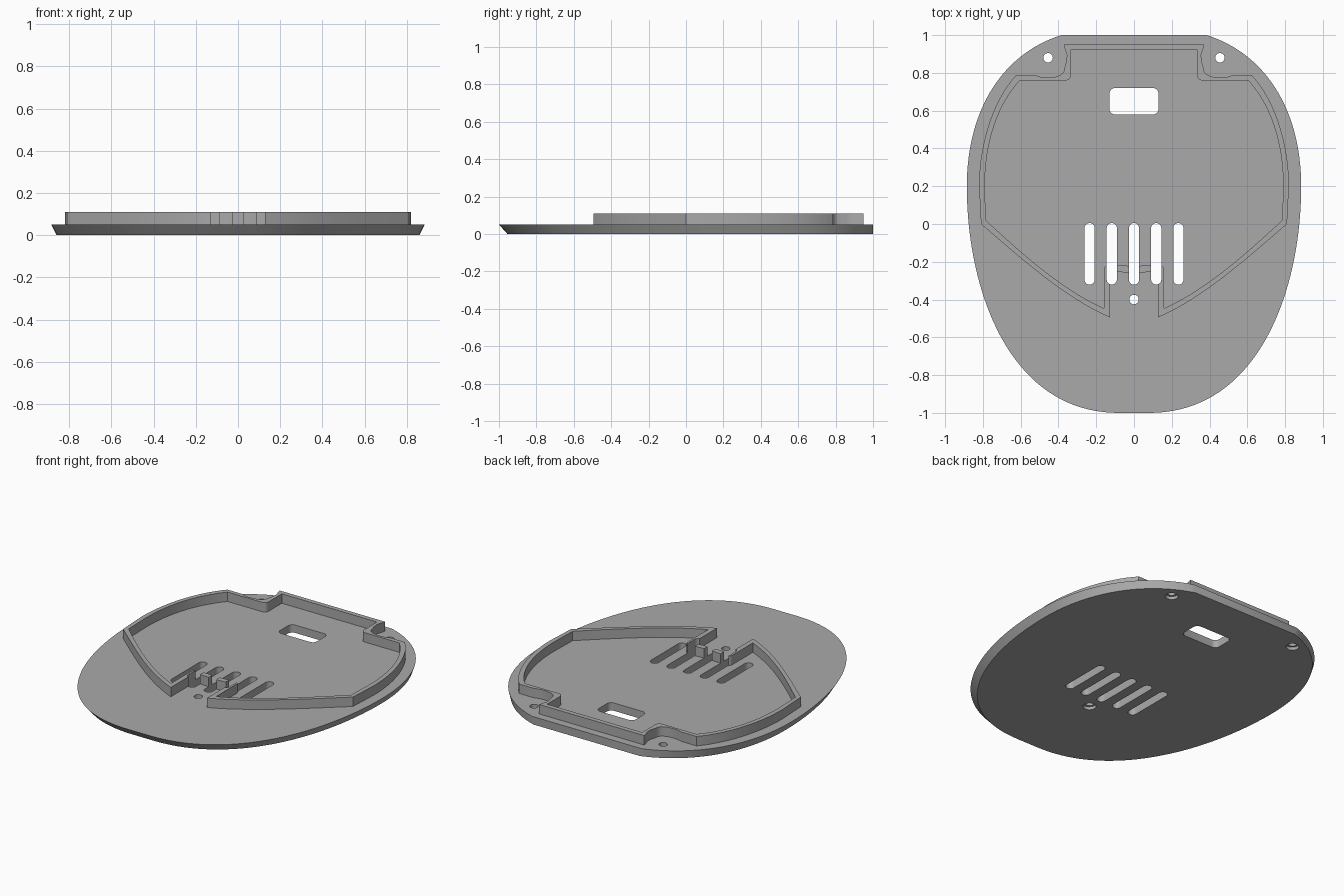
import bpy
import bmesh
import math
from mathutils import Vector
from mathutils.geometry import interpolate_bezier

cube = bpy.data.objects.get("Cube")
if cube:
    bpy.data.objects.remove(cube, do_unlink=True)

grey = bpy.data.materials.new("matt_grey")
grey.use_nodes = True
grey.diffuse_color = (0.4, 0.4, 0.4, 1)
grey.node_tree.nodes["Principled BSDF"].inputs["Base Color"].default_value = (0.4, 0.4, 0.4, 1)

PLATE_TOP, RIM_TOP = 0.05, 0.11


def curve(a, b, c, d, steps=16):
    """Points along a cubic curve."""
    pts = interpolate_bezier(*[Vector((*p, 0)) for p in (a, b, c, d)], steps)
    return [(p.x, p.y) for p in pts]


def mirrored(half):
    """Close a +x half outline by reflecting it."""
    return half + [(-x, y) for x, y in reversed(half) if x > 1e-5]


def rounded(cx, cy, hx, hy, r, steps=8):
    """Rounded rectangle, or slot or circle when r equals the half size."""
    pts = []
    for quarter, (sx, sy) in enumerate([(1, 1), (-1, 1), (-1, -1), (1, -1)]):
        for i in range(steps + 1):
            a = (quarter + i / steps) * math.pi / 2
            pts.append((cx + sx * (hx - r) + r * math.cos(a),
                        cy + sy * (hy - r) + r * math.sin(a)))
    return [p for i, p in enumerate(pts) if math.dist(p, pts[i - 1]) > 1e-5]


def prism(name, sections):
    """Solids from (bottom outline, top outline, z0, z1) sections."""
    bm = bmesh.new()
    for low, high, z0, z1 in sections:
        a = [bm.verts.new((x, y, z0)) for x, y in low]
        b = [bm.verts.new((x, y, z1)) for x, y in high]
        bm.faces.new(a[::-1])
        bm.faces.new(b)
        for i in range(len(a)):
            bm.faces.new((a[i - 1], a[i], b[i], b[i - 1]))
    bmesh.ops.recalc_face_normals(bm, faces=bm.faces)
    mesh = bpy.data.meshes.new(name)
    bm.to_mesh(mesh)
    bm.free()
    mesh.materials.append(grey)
    ob = bpy.data.objects.new(name, mesh)
    bpy.context.collection.objects.link(ob)
    return ob


def cut(target, cutter):
    bpy.context.view_layer.objects.active = target
    mod = target.modifiers.new("cut", 'BOOLEAN')
    mod.operation, mod.solver, mod.object = 'DIFFERENCE', 'EXACT', cutter
    bpy.ops.object.modifier_apply(modifier=mod.name)


# Base plate: egg outline with a flat back, tapering inwards underneath
egg = mirrored(curve((0.385, 1), (0.7, 0.9), (0.885, 0.6), (0.885, 0.2), 32)
               + curve((0.885, 0.2), (0.885, -0.35), (0.66, -1), (0.08, -1), 40)[1:])
under = [(x * 0.972, 1 - (1 - y) * 0.9775) for x, y in egg]
plate = prism("base_plate", [(under, egg, 0, PLATE_TOP)])

# Raised rim: outer and inner outlines
outer = mirrored(
    [(0.37, 0.95), (0.367, 0.93), (0.355, 0.895), (0.358, 0.86), (0.367, 0.83)]
    + curve((0.37, 0.81), (0.38, 0.775), (0.47, 0.765), (0.52, 0.787), 8)
    + curve((0.625, 0.787), (0.75, 0.65), (0.82, 0.42), (0.82, 0.2))
    + curve((0.81, 0), (0.6, -0.18), (0.37, -0.39), (0.127, -0.495))
    + curve((0.127, -0.245), (0.08, -0.257), (0.04, -0.257), (0, -0.257), 8))
inner = mirrored(
    [(0.335, 0.92)]
    + curve((0.335, 0.79), (0.335, 0.77), (0.345, 0.76), (0.365, 0.76), 6)
    + curve((0.605, 0.76), (0.73, 0.62), (0.79, 0.42), (0.79, 0.2))
    + curve((0.785, 0.02), (0.6, -0.15), (0.38, -0.35), (0.158, -0.447))
    + curve((0.158, -0.24), (0.155, -0.2), (0.1, -0.222), (0, -0.222), 10))
rim = prism("raised_rim", [(outer, outer, PLATE_TOP, RIM_TOP)])
hollow = prism("rim_hollow_cutter", [(inner, inner, 0, 0.2)])
cut(rim, hollow)

# Openings: vent slots, rectangular window, screw holes with wider recesses below
slots = [rounded(x * 0.1175, -0.158, 0.027, 0.163, 0.027) for x in range(-2, 3)]
window = rounded(0, 0.65, 0.13, 0.07, 0.03)
screws = [(-0.455, 0.88), (0.455, 0.88), (0, -0.4)]
holes = [rounded(x, y, 0.025, 0.025, 0.025) for x, y in screws]
recesses = [rounded(x, y, 0.038, 0.038, 0.038) for x, y in screws]
slot_cutter = prism("slot_cutter", [(s, s, -0.1, 0.2) for s in slots])
hole_cutter = prism("hole_cutter", [(s, s, -0.1, 0.2) for s in holes + [window]])
recess_cutter = prism("recess_cutter", [(s, s, -0.1, 0.02) for s in recesses])
for cutter in (slot_cutter, hole_cutter, recess_cutter):
    cut(plate, cutter)
cut(rim, slot_cutter)

for cutter in (hollow, slot_cutter, hole_cutter, recess_cutter):
    bpy.data.objects.remove(cutter, do_unlink=True)

# Smooth curved walls, crisp edges
for ob in (plate, rim):
    bpy.ops.object.select_all(action='DESELECT')
    ob.select_set(True)
    bpy.context.view_layer.objects.active = ob
    bpy.ops.object.shade_smooth_by_angle(angle=math.radians(30))
